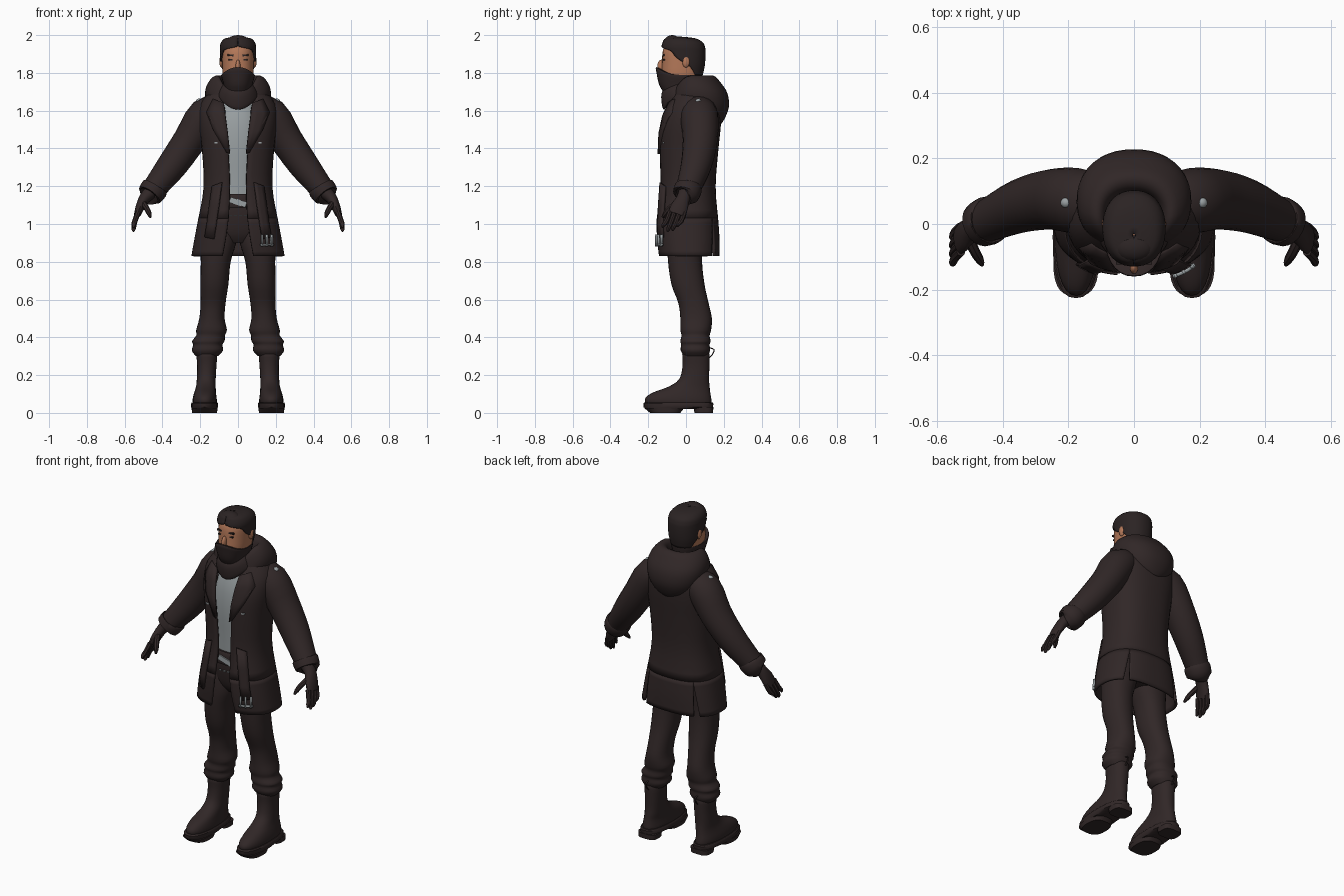
import bpy, bmesh, math
from mathutils import Vector, Matrix


def material(name, rgb):
    m = bpy.data.materials.new(name)
    m.diffuse_color = (*rgb, 1)
    return m


DARK = material("dark brown cloth", (0.030, 0.020, 0.020))
HAIR = material("near black hair", (0.024, 0.017, 0.017))
SKIN = material("tan skin", (0.46, 0.19, 0.10))
GREY = material("cool grey", (0.32, 0.35, 0.36))


def finish(name, bm, mat, mirror=False, thick=0):
    bmesh.ops.recalc_face_normals(bm, faces=bm.faces)
    me = bpy.data.meshes.new(name)
    bm.to_mesh(me)
    bm.free()
    me.materials.append(mat)
    ob = bpy.data.objects.new(name, me)
    bpy.context.collection.objects.link(ob)
    if mirror:
        mod = ob.modifiers.new("mirror", 'MIRROR')
        mod.use_mirror_merge = False
    if thick:
        mod = ob.modifiers.new("thickness", 'SOLIDIFY')
        mod.thickness, mod.offset = thick, 0
    return ob


def smooth_rows(rows, steps):
    """Catmull-Rom interpolation of number rows."""
    out, n = [], len(rows)
    for i in range(n - 1):
        p = [rows[max(i - 1, 0)], rows[i], rows[i + 1], rows[min(i + 2, n - 1)]]
        for k in range(steps):
            t = k / steps
            out.append([0.5 * (2 * b + (c - a) * t + (2 * a - 5 * b + 4 * c - d) * t * t
                               + (3 * b - a - 3 * c + d) * t ** 3) for a, b, c, d in zip(*p)])
    out.append(list(rows[-1]))
    return out


def skin_rings(bm, grid, closed):
    vs = [[bm.verts.new(p) for p in row] for row in grid]
    n = len(vs[0])
    for a, b in zip(vs, vs[1:]):
        for j in range(n if closed else n - 1):
            k = (j + 1) % n
            bm.faces.new((a[j], a[k], b[k], b[j]))
    if closed:
        bm.faces.new(vs[0])
        bm.faces.new(vs[-1])


def loft(name, rings, mat, mirror=False, thick=0, e=0.9, n=28, steps=3):
    """Rings: z, half width, front y, back y, [centre x, start angle, end angle, front lift]."""
    rows = [list(r) + [0, 0, 360, 0][len(r) - 4:] for r in rings]
    closed = all(r[6] - r[5] >= 360 for r in rows)
    grid = []
    for z, rx, yf, yb, cx, a0, a1, lift in smooth_rows(rows, steps):
        row = []
        for j in range(n if closed else n + 1):
            th = math.radians(a0 + (a1 - a0) * j / n)
            s, c = math.sin(th), math.cos(th)
            row.append((cx + rx * math.copysign(abs(s) ** e, s),
                        (yf + yb) / 2 - (yb - yf) / 2 * math.copysign(abs(c) ** e, c),
                        z + lift * max(0, c) ** 2))
        grid.append(row)
    bm = bmesh.new()
    skin_rings(bm, grid, closed)
    return finish(name, bm, mat, mirror, thick)


def tube(name, path, mat, n=16, steps=3, mirror=True):
    """Path: x, y, z, radius along y, radius across."""
    rows = smooth_rows(path, steps)
    pts = [Vector(r[:3]) for r in rows]
    grid = []
    for i, r in enumerate(rows):
        t = (pts[min(i + 1, len(pts) - 1)] - pts[max(i - 1, 0)]).normalized()
        u = Vector((0, 1, 0))
        u = (u - t * u.dot(t)).normalized()
        v = t.cross(u)
        grid.append([pts[i] + u * r[3] * math.cos(2 * math.pi * j / n)
                     + v * r[4] * math.sin(2 * math.pi * j / n) for j in range(n)])
    bm = bmesh.new()
    skin_rings(bm, grid, True)
    return finish(name, bm, mat, mirror)


def ball(name, loc, size, mat, mirror=False):
    bm = bmesh.new()
    bmesh.ops.create_uvsphere(bm, u_segments=16, v_segments=10, radius=1,
                              matrix=Matrix.Translation(loc) @ Matrix.Diagonal((*size, 1)))
    return finish(name, bm, mat, mirror)


def box(name, loc, size, mat, mirror=False, tilt=0):
    bm = bmesh.new()
    bmesh.ops.create_cube(bm, size=1, matrix=Matrix.Translation(loc)
                          @ Matrix.Rotation(tilt, 4, 'Y') @ Matrix.Diagonal((*size, 1)))
    return finish(name, bm, mat, mirror)


# Coat body profile: z, half width, front y, back y, centre, opening angle
COAT = [(0.83, .24, -.14, .17, 0, 15), (0.93, .222, -.15, .17, 0, 12), (1.03, .203, -.15, .163, 0, 10),
        (1.2, .175, -.13, .15, 0, 10), (1.4, .185, -.135, .165, 0, 12), (1.53, .2, -.128, .178, 0, 15),
        (1.63, .195, -.09, .175, 0, 17), (1.71, .13, -.05, .14, 0, 40)]


def coat_y(x, z):
    for a, b in zip(COAT, COAT[1:]):
        if z <= b[0]:
            break
    t = (z - a[0]) / (b[0] - a[0])
    rx, yf, yb = [a[i] + (b[i] - a[i]) * t for i in (1, 2, 3)]
    q = max(0, 1 - min(1, abs(x) / rx) ** (2 / .8)) ** .4
    return (yf + yb) / 2 - (yb - yf) / 2 * q


def patch(name, left, right, off, mat, thick=.012, mirror=True):
    """Strip between two x,z lines laid on the coat front."""
    grid = [[(x, coat_y(x, z) - off, z) for x, z in
             [(a[0] + (b[0] - a[0]) * k / 3, a[1] + (b[1] - a[1]) * k / 3) for k in range(4)]]
            for a, b in zip(left, right)]
    bm = bmesh.new()
    skin_rings(bm, grid, False)
    return finish(name, bm, mat, mirror, thick)


# Coat upper body and vented skirt
loft("coat_body", [r + (360 - r[5],) for r in COAT[2:]], DARK, thick=.014, e=.8, n=36)
loft("coat_skirt_front", [r + (a,) for r, a in zip(COAT[:3], (134, 137, 141))],
     DARK, mirror=True, thick=.014, e=.8)
loft("coat_skirt_back", [r[:5] + (a, 360 - a) for r, a in zip(COAT[:3], (144, 142, 140))],
     DARK, thick=.014, e=.8)

# Lapels, pocket flaps and front plackets
patch("lapel", [(.13, 1.66), (.165, 1.59), (.13, 1.5), (.06, 1.38)],
      [(.075, 1.64), (.066, 1.57), (.054, 1.48), (.042, 1.37)], .012, DARK)
patch("pocket_flap", [(.085, 1.22), (.10, 1.1), (.115, 1.0), (.127, .92)],
      [(.135, 1.2), (.15, 1.1), (.163, 1.0), (.175, .93)], .014, DARK)

# Hood lying on the back, collar rolled in
loft("hood", [(1.53, .05, .05, .18, 0, 75, 285, 0), (1.56, .115, 0, .2, 0, 65, 295, 0),
              (1.62, .155, -.05, .222, 0, 45, 315, -.04), (1.69, .17, -.075, .215, 0, 35, 325, -.07),
              (1.745, .155, -.075, .18, 0, 30, 330, -.1), (1.78, .12, -.07, .145, 0, 30, 330, -.1),
              (1.765, .095, -.06, .11, 0, 30, 330, -.1), (1.69, .08, -.05, .09, 0, 30, 330, -.08)],
     DARK, thick=.01, n=32)

# Sleeves with folded cuffs
tube("sleeve", [(.08, .06, 1.61, .08, .07), (.17, .07, 1.575, .1, .095), (.255, .075, 1.445, .092, .087),
                (.345, .055, 1.315, .082, .08), (.43, .018, 1.205, .068, .066),
                (.465, 0, 1.158, .062, .06)], DARK, n=20)
tube("cuff", [(.436, .014, 1.198, .066, .066), (.442, .012, 1.188, .074, .073),
              (.468, -.002, 1.153, .07, .068), (.472, -.005, 1.148, .05, .05)], DARK, n=20, steps=2)

# Gloves
tube("glove_palm", [(.46, 0, 1.17, .04, .038), (.495, -.015, 1.135, .036, .03),
                    (.518, -.035, 1.09, .046, .024), (.533, -.05, 1.05, .045, .018)], DARK)
for i in range(4):
    y, drop = -.085 + .026 * i, (.02, 0, .005, .025)[i]
    tube("glove_finger", [(.528, y, 1.065, .013, .014), (.546, y - .018, 1.015, .013, .014),
                          (.553, y - .034, .975 + drop, .011, .012),
                          (.552, y - .04, .96 + drop, .005, .005)], DARK, n=8, steps=2)
tube("glove_thumb", [(.505, -.04, 1.115, .018, .017), (.485, -.085, 1.085, .016, .015),
                     (.47, -.11, 1.055, .013, .013), (.463, -.125, 1.035, .006, .006)], DARK, n=8)

# Shirt, hips and belt
loft("shirt", [(1.12, .13, -.1, .1), (1.25, .13, -.105, .1), (1.42, .14, -.113, .12),
               (1.56, .13, -.1, .12), (1.68, .08, -.06, .09)], GREY)
loft("hips", [(.9, .1, -.06, .09), (.95, .15, -.09, .11), (1.05, .155, -.108, .12),
              (1.15, .14, -.106, .11)], DARK)
loft("belt", [(1.085, .15, -.118, .12), (1.1, .152, -.121, .122), (1.14, .146, -.119, .12),
              (1.16, .14, -.112, .115)], DARK, steps=2)
box("belt_buckle", (0, -.123, 1.115), (.09, .008, .03), GREY, tilt=.3)
for x in (-.04, -.013, .013, .04):
    box("belt_stud", (x, -.112, 1.045), (.014, .008, .006), GREY)

# Trouser legs gathered above the boots
loft("trouser_leg", [(1.0, .095, -.09, .1, .1), (.9, .095, -.098, .09, .105), (.8, .079, -.095, .085, .118),
                     (.68, .074, -.077, .098, .125), (.58, .066, -.04, .12, .132), (.5, .067, -.03, .137, .138),
                     (.44, .081, -.03, .133, .14), (.41, .076, -.024, .125, .145), (.38, .086, -.03, .13, .157),
                     (.36, .077, -.026, .125, .16), (.33, .083, -.028, .127, .162),
                     (.3, .058, -.01, .115, .165)], DARK, mirror=True)

# Boots and soles
loft("boot", [(.03, .058, -.2, .13, .175), (.06, .064, -.218, .135, .176), (.085, .062, -.21, .132, .176),
              (.11, .057, -.17, .128, .174), (.14, .052, -.09, .125, .17), (.18, .05, -.035, .122, .168),
              (.25, .051, -.018, .124, .165), (.31, .055, -.02, .125, .165),
              (.318, .045, -.01, .115, .165)], DARK, mirror=True)
loft("boot_sole", [(.02, .066, -.212, .06, .177), (.03, .071, -.224, .143, .177),
                   (.05, .071, -.226, .145, .177), (.056, .066, -.218, .14, .177)],
     DARK, mirror=True, e=.8, steps=1)
loft("boot_tread", [(0, .066, -.19, -.03, .177), (.025, .069, -.22, -.01, .177)],
     DARK, mirror=True, e=.75, steps=1)
loft("boot_heel", [(0, .058, .045, .143, .175), (.03, .06, .04, .145, .175)],
     DARK, mirror=True, e=.6, steps=1)
tube("boot_pull_loop", [(.165, .12, .29, .003, .005), (.165, .14, .31, .003, .005),
                        (.165, .148, .335, .003, .005), (.165, .125, .345, .003, .005)], DARK, n=6)

# Head, ears, nose and eyes
loft("head", [(1.64, .06, -.05, .06), (1.72, .065, -.105, .06), (1.78, .08, -.128, .08),
              (1.85, .084, -.127, .088), (1.92, .084, -.122, .088), (1.96, .07, -.095, .07),
              (1.98, .03, -.06, .03)], SKIN)
ball("ear", (.087, .0, 1.86), (.012, .02, .032), SKIN, mirror=True)
ball("nose", (0, -.13, 1.835), (.013, .022, .035), SKIN)
box("eyebrow", (.036, -.118, 1.893), (.038, .01, .009), HAIR, mirror=True, tilt=-.08)
box("eye", (.036, -.117, 1.87), (.026, .009, .008), HAIR, mirror=True)

# Hair with a raised front lock
loft("hair", [(1.79, .078, -.11, .085, 0, 125, 235), (1.835, .088, -.12, .095, 0, 105, 255),
              (1.88, .091, -.122, .099, 0, 72, 288), (1.92, .092, -.124, .099, 0, 52, 308),
              (1.938, .092, -.126, .096, 0, 4, 356), (1.96, .086, -.12, .085, 0, 1, 359),
              (1.98, .064, -.105, .045, 0, 0, 360), (1.988, .004, -.04, -.03, 0, 0, 360)],
     HAIR, thick=.008)
ball("front_lock", (0, -.073, 1.963), (.062, .044, .037), HAIR)

# Face mask and neck scarf
loft("face_mask", [(1.66, .07, -.09, .07, 0, 0, 360, -.02), (1.705, .07, -.125, .07),
                   (1.74, .077, -.143, .078), (1.775, .087, -.155, .085, 0, 0, 360, .02),
                   (1.79, .088, -.158, .086, 0, 0, 360, .04),
                   (1.785, .078, -.12, .078, 0, 0, 360, .03)], DARK)
loft("neck_scarf", [(1.75, .072, -.11, .08, 0, 0, 360, -.02), (1.72, .095, -.13, .09, 0, 0, 360, -.03),
                    (1.69, .11, -.128, .1, 0, 0, 360, -.055), (1.68, .11, -.118, .1, 0, 0, 360, -.075),
                    (1.69, .09, -.1, .09, 0, 0, 360, -.06)], DARK, e=1)

# Small metal fittings
ball("shoulder_stud", (.207, .065, 1.647), (.017, .017, .017), GREY, mirror=True)
box("chest_stud", (.117, coat_y(.117, 1.43) - .008, 1.43), (.022, .009, .008), GREY, mirror=True)
for x in (.127, .152, .177):
    patch("hip_buckle_prong", [(x - .004, .945), (x - .004, .88)], [(x + .004, .945), (x + .004, .88)],
          .026, GREY, mirror=False)
patch("hip_buckle_bar", [(.118, .895), (.118, .885)], [(.186, .895), (.186, .885)], .026, GREY, mirror=False)

# Smooth shading with crisp creases
bpy.ops.object.select_all(action='SELECT')
bpy.context.view_layer.objects.active = bpy.context.scene.objects[0]
bpy.ops.object.shade_smooth_by_angle(angle=math.radians(40))
